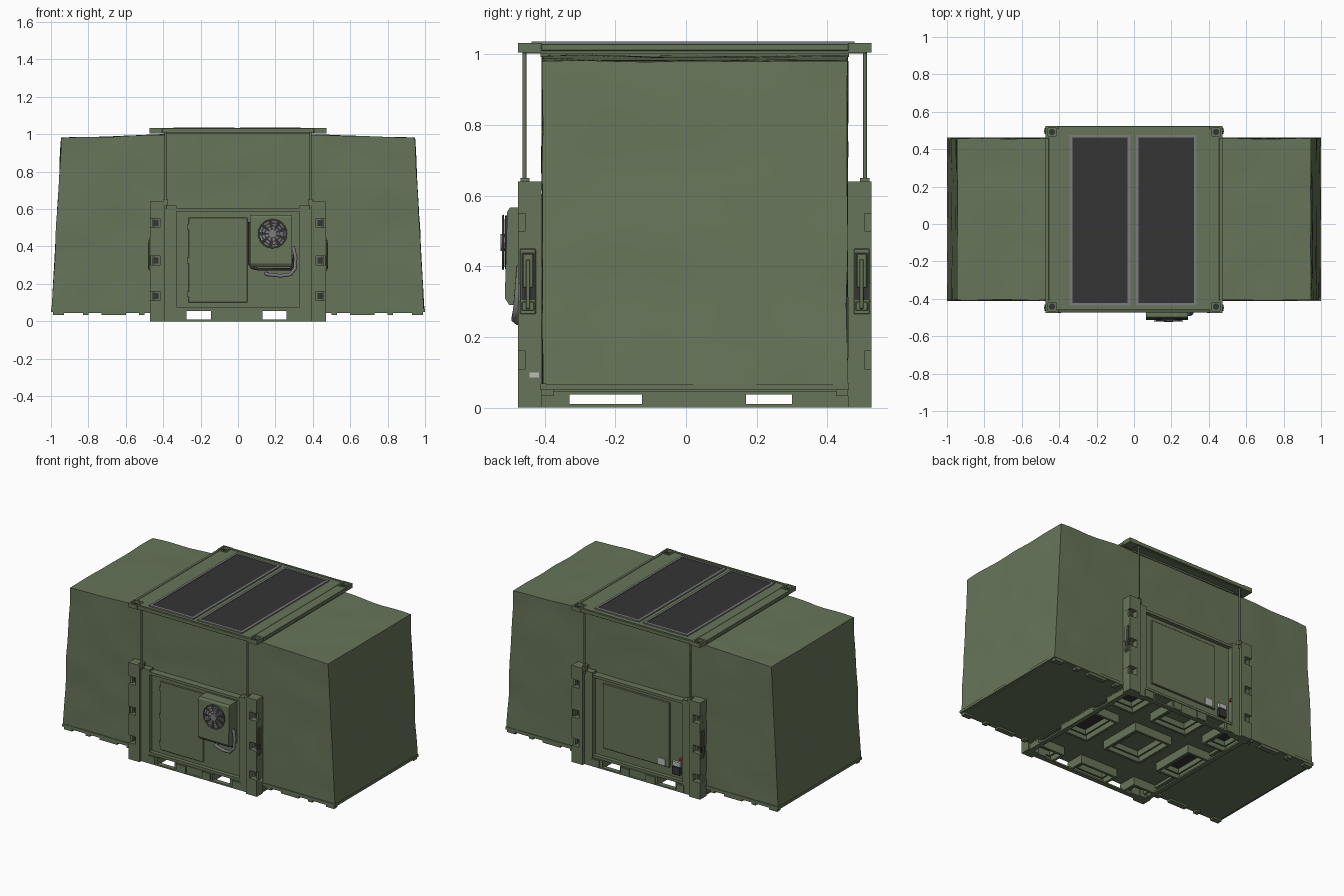
import bpy, bmesh, math
from mathutils import Vector, noise

if "Cube" in bpy.data.objects:
    bpy.data.objects.remove(bpy.data.objects["Cube"])

YC = 0.025                                   # middle of the shelter in y
def mat(name, r, g, b):
    m = bpy.data.materials.new(name)
    m.diffuse_color = (r, g, b, 1)
    m.use_nodes = True
    m.node_tree.nodes["Principled BSDF"].inputs["Base Color"].default_value = m.diffuse_color
    return m
GREEN = mat("olive_green", 0.135, 0.178, 0.10)
DARK = mat("panel_black", 0.035, 0.035, 0.037)
GREY = mat("frame_grey", 0.2, 0.2, 0.21)
LIGHT = mat("label_grey", 0.5, 0.5, 0.5)
RED = mat("button_red", 0.5, 0.03, 0.03)

def finish(name, bm, m, bevel=0):
    bmesh.ops.recalc_face_normals(bm, faces=bm.faces)
    me = bpy.data.meshes.new(name)
    bm.to_mesh(me); bm.free()
    me.materials.append(m)
    ob = bpy.data.objects.new(name, me)
    bpy.context.collection.objects.link(ob)
    if bevel:
        b = ob.modifiers.new("bevel", 'BEVEL')
        b.width, b.segments = bevel, 1
    return ob

def boxes(name, ranges, m=GREEN, bevel=0):
    """One object from boxes given as (x0, x1, y0, y1, z0, z1)."""
    bm = bmesh.new()
    for x0, x1, y0, y1, z0, z1 in ranges:
        vs = bmesh.ops.create_cube(bm, size=1)['verts']
        for v in vs:
            v.co = ((x0+x1)/2 + v.co.x*(x1-x0), (y0+y1)/2 + v.co.y*(y1-y0), (z0+z1)/2 + v.co.z*(z1-z0))
    return finish(name, bm, m, bevel)

def mir(sx, sy, x0, x1, d0, d1, z0, z1):
    """Box in mirrored coordinates: x outwards, d = distance from the middle in y."""
    xs = sorted((sx*x0, sx*x1)); ys = sorted((YC+sy*d0, YC+sy*d1))
    return (*xs, *ys, z0, z1)

def frame(x0, x1, y0, y1, z0, z1, t):
    """Four walls, open at top and bottom."""
    return [(x0, x1, y0, y0+t, z0, z1), (x0, x1, y1-t, y1, z0, z1),
            (x0, x0+t, y0+t, y1-t, z0, z1), (x1-t, x1, y0+t, y1-t, z0, z1)]

def tube(name, pts, r, m, cyclic=False):
    cu = bpy.data.curves.new(name, 'CURVE')
    cu.dimensions = '3D'; cu.bevel_depth = r; cu.bevel_resolution = 2
    s = cu.splines.new('POLY'); s.points.add(len(pts)-1)
    for p, q in zip(s.points, pts):
        p.co = (*q, 1)
    s.use_cyclic_u = cyclic; cu.use_fill_caps = True
    cu.materials.append(m)
    ob = bpy.data.objects.new(name, cu)
    bpy.context.collection.objects.link(ob)
    bpy.ops.object.select_all(action='DESELECT')
    ob.select_set(True); bpy.context.view_layer.objects.active = ob
    bpy.ops.object.convert(target='MESH')
    bpy.ops.object.shade_smooth_by_angle(angle=math.radians(50))

def disc(name, x, y, z, r, depth, m, axis='Y', n=24):
    bm = bmesh.new()
    bmesh.ops.create_cone(bm, cap_ends=True, segments=n, radius1=r, radius2=r, depth=depth)
    ob = finish(name, bm, m)
    ob.location = (x, y, z)
    if axis == 'Y': ob.rotation_euler.x = math.pi/2
    return ob

# fabric tent: tapered, slightly rippled box spanning both wings
bm = bmesh.new()
bmesh.ops.create_cube(bm, size=2)
bmesh.ops.subdivide_edges(bm, edges=bm.edges[:], cuts=27, use_grid_fill=True)
for v in bm.verts:
    u, w, t = v.co.x, v.co.y, (v.co.z+1)/2
    half = 0.995 - 0.05*t
    droop = 0.018*max(0, abs(u)-0.4)/0.6
    p = Vector((u*half, YC + w*0.434, 0.066 + t*(0.934-droop)))
    k = 0.005*noise.noise(p*5)
    if abs(u) > 0.999: p.x += math.copysign(1, u)*k*0.8
    if abs(w) > 0.999: p.y += math.copysign(1, w)*(k-0.002)
    if t > 0.999: p.z += k - 0.002
    v.co = p
tent = finish("tent_fabric", bm, GREEN)
bpy.context.view_layer.objects.active = tent; tent.select_set(True)
bpy.ops.object.shade_smooth_by_angle(angle=math.radians(40))

# fold-out floors with edge rails and feet
for sx, side in ((-1, "left"), (1, "right")):
    parts = [mir(sx, 1, 0.46, 0.985, -0.433, 0.433, 0.045, 0.062)]
    for sy in (-1, 1):
        parts.append(mir(sx, sy, 0.47, 0.998, 0.42, 0.437, 0.05, 0.068))
        for a, b in ((0.5, 0.53), (0.6, 0.73), (0.8, 0.83), (0.93, 0.99)):
            parts.append(mir(sx, sy, a, b, 0.40, 0.434, 0.033, 0.05))
    parts.append(mir(sx, 1, 0.985, 1.0, -0.437, 0.437, 0.05, 0.066))
    boxes(f"{side}_fold_out_floor", parts)

# pallet base: nine hollow blocks leaving crossing fork channels
XR = ((-0.46, -0.275), (-0.145, 0.13), (0.26, 0.46))
YR = ((-0.455, -0.33), (-0.125, 0.17), (0.30, 0.505))
boxes("base_deck", [(-0.465, 0.465, -0.45, 0.50, 0.055, 0.068)])
blocks = []
for a, b in XR:
    for c, d in YR:
        blocks += frame(a, b, c, d, 0, 0.056, 0.016)
        blocks += frame(a+0.035, b-0.035, c+0.03, d-0.03, 0.018, 0.056, 0.01)
boxes("base_blocks", blocks)
boxes("base_block_recesses", [(a+0.05, b-0.05, c+0.045, d-0.045, 0.046, 0.0545)
                              for a, b in (XR[0], XR[2]) for c, d in YR], DARK)
boxes("base_edge_straps", frame(-0.462, 0.462, -0.457, 0.507, 0, 0.01, 0.03)
      + [mir(s, 1, 0.44, 0.462, -0.482, 0.482, 0.038, 0.06) for s in (-1, 1)])
boxes("front_and_back_base_plates", [mir(1, sy, a, b, 0.475, 0.487, 0.004, 0.052) for sy in (-1, 1)
      for a, b in ((-0.34, -0.29), (-0.13, -0.06), (0.06, 0.12), (0.28, 0.34))])

# corner columns with pockets, flanges, latches and posts
SOLID = ((0, 0.11), (0.16, 0.30), (0.35, 0.50), (0.55, 0.64))
for sx, xn in ((-1, "left"), (1, "right")):
    for sy, yn in ((-1, "front"), (1, "back")):
        n = f"{yn}_{xn}"
        parts = [mir(sx, sy, 0.39, 0.418, 0.434, 0.5, 0, 0.64),
                 mir(sx, sy, 0.418, 0.45, 0.434, 0.465, 0, 0.639)]
        parts += [mir(sx, sy, 0.418, 0.47, 0.434, 0.5, a, b) for a, b in SOLID]
        parts += [mir(sx, sy, 0.455, 0.4695, 0.434, 0.48, 0.0, 0.638)]
        boxes(f"{n}_column", parts)
        boxes(f"{n}_column_flange", [mir(sx, sy, 0.33, 0.39, 0.44, 0.482, 0, 0.62)])
        boxes(f"{n}_pocket_backs", [mir(sx, sy, 0.425, 0.452, 0.46, 0.467, b+0.008, c[0]-0.008)
                                    for (a, b), c in zip(SOLID, SOLID[1:])], DARK)
        boxes(f"{n}_latch", [mir(sx, sy, 0.468, 0.472, 0.45, 0.495, 0.265, 0.45),
                             mir(sx, sy, 0.47, 0.478, 0.458, 0.487, 0.34, 0.435),
                             mir(sx, sy, 0.47, 0.480, 0.466, 0.478, 0.28, 0.42),
                             mir(sx, sy, 0.47, 0.478, 0.455, 0.49, 0.275, 0.30)], GREEN, 0.002)
        boxes(f"{n}_latch_slot", [mir(sx, sy, 0.47, 0.4735, 0.454, 0.491, 0.305, 0.44)], DARK)
        tube(f"{n}_roof_post", [(sx*0.388, YC+sy*0.482, 0.6), (sx*0.388, YC+sy*0.482, 1.01)], 0.006, GREEN)
        boxes(f"{n}_post_foot", [mir(sx, sy, 0.375, 0.40, 0.468, 0.494, 0.62, 0.65)])
        # roof corner fitting with an opening
        cx, cy = sx*0.439, YC+sy*0.467
        boxes(f"{n}_roof_fitting", frame(cx-0.033, cx+0.033, cy-0.033, cy+0.033, 1.005, 1.033, 0.011)
              + [(cx-0.03, cx+0.03, cy-0.03, cy+0.03, 1.005, 1.012)])
        disc(f"{n}_fitting_hole", cx, cy, 1.014, 0.017, 0.008, DARK, 'Z', 12)

# roof deck, rails and solar panels
boxes("roof_deck", [(-0.47, 0.47, YC-0.435, YC+0.435, 1.003, 1.027),
                    (-0.407, 0.407, YC-0.485, YC+0.485, 1.003, 1.029),
                    (-0.39, 0.39, YC-0.437, YC+0.437, 0.993, 1.004)])
boxes("roof_rails", [mir(1, s, -0.407, 0.407, 0.482, 0.498, 1.008, 1.033) for s in (-1, 1)]
      + [mir(s, 1, 0.455, 0.474, -0.435, 0.435, 1.01, 1.03) for s in (-1, 1)], GREEN, 0.002)
for n, a, b in (("left", -0.345, -0.02), ("right", 0.01, 0.335)):
    boxes(f"{n}_solar_frame", frame(a, b, -0.437, 0.477, 1.027, 1.037, 0.015), GREY)
    boxes(f"{n}_solar_panel", [(a+0.01, b-0.01, -0.427, 0.467, 1.026, 1.034)], DARK)

# end walls with top rails and sills
for s, n in ((-1, "front"), (1, "back")):
    boxes(f"{n}_wall", [mir(1, s, -0.335, 0.335, 0.425, 0.452, 0.06, 0.6)])
    boxes(f"{n}_wall_rails", [mir(1, s, -0.39, 0.39, 0.43, 0.478, 0.588, 0.605),
                              mir(1, s, -0.335, 0.335, 0.43, 0.478, 0.06, 0.075)])
boxes("front_access_door", [(-0.265, 0.05, -0.436, -0.42, 0.10, 0.555)], GREEN, 0.003)
boxes("front_door_hinges", [(-0.272, -0.258, -0.44, -0.42, z, z+0.03) for z in (0.13, 0.31, 0.49)])
boxes("back_access_panel", [(-0.22, 0.27, 0.47, 0.488, 0.13, 0.56)], GREEN, 0.003)
boxes("back_socket_plate", [(-0.19, -0.14, 0.47, 0.492, 0.135, 0.18)], LIGHT)
boxes("back_power_inlet", [(-0.30, -0.245, 0.47, 0.495, 0.10, 0.15)], DARK)
boxes("back_inlet_label", [(-0.30, -0.245, 0.47, 0.493, 0.155, 0.185)], LIGHT)
disc("stop_button", -0.318, 0.51, 0.22, 0.01, 0.012, RED, n=12)
boxes("side_label", [(0.468, 0.4715, -0.443, -0.416, 0.085, 0.1)], LIGHT)

# cooling unit on the front: wedge housing, fan and hoses
bm = bmesh.new()
prof = ((-0.42, 0.29), (-0.50, 0.29), (-0.513, 0.31), (-0.506, 0.555), (-0.498, 0.567), (-0.42, 0.567))
f = bm.faces.new([bm.verts.new((0.065, y, z)) for y, z in prof])
ext = bmesh.ops.extrude_face_region(bm, geom=[f])['geom']
bmesh.ops.translate(bm, vec=(0.225, 0, 0), verts=[g for g in ext if isinstance(g, bmesh.types.BMVert)])
finish("cooling_unit_housing", bm, GREEN)
FX, FZ = 0.185, 0.468
disc("fan_shroud", FX, -0.509, FZ, 0.076, 0.008, DARK, n=32)
for i, r in enumerate((0.076, 0.058, 0.041)):
    tube(f"fan_guard_ring_{i}", [(FX+r*math.cos(k*math.pi/16), -0.518, FZ+r*math.sin(k*math.pi/16))
                                 for k in range(32)], 0.0025, GREY, True)
bm = bmesh.new()
for k in range(9):                            # pitched fan blades
    a = k*math.tau/9
    pt = lambda r, d, y: bm.verts.new((FX+r*math.cos(a+d), y, FZ+r*math.sin(a+d)))
    bm.faces.new([pt(0.02, -0.2, -0.514), pt(0.07, -0.2, -0.514), pt(0.07, 0.2, -0.518), pt(0.02, 0.2, -0.518)])
finish("fan_blades", bm, GREY)
disc("fan_hub", FX, -0.519, FZ, 0.024, 0.012, GREY, n=20)
tube("coolant_hose", [(0.295, -0.47, 0.40), (0.308, -0.475, 0.34), (0.305, -0.48, 0.28), (0.28, -0.485, 0.25),
                      (0.23, -0.475, 0.243), (0.16, -0.46, 0.25), (0.15, -0.43, 0.255)], 0.01, GREY)
tube("drain_hose", [(0.06, -0.45, 0.53), (0.06, -0.455, 0.31), (0.075, -0.46, 0.285), (0.11, -0.46, 0.278),
                    (0.28, -0.46, 0.278), (0.295, -0.46, 0.30), (0.298, -0.46, 0.36)], 0.007, DARK)
